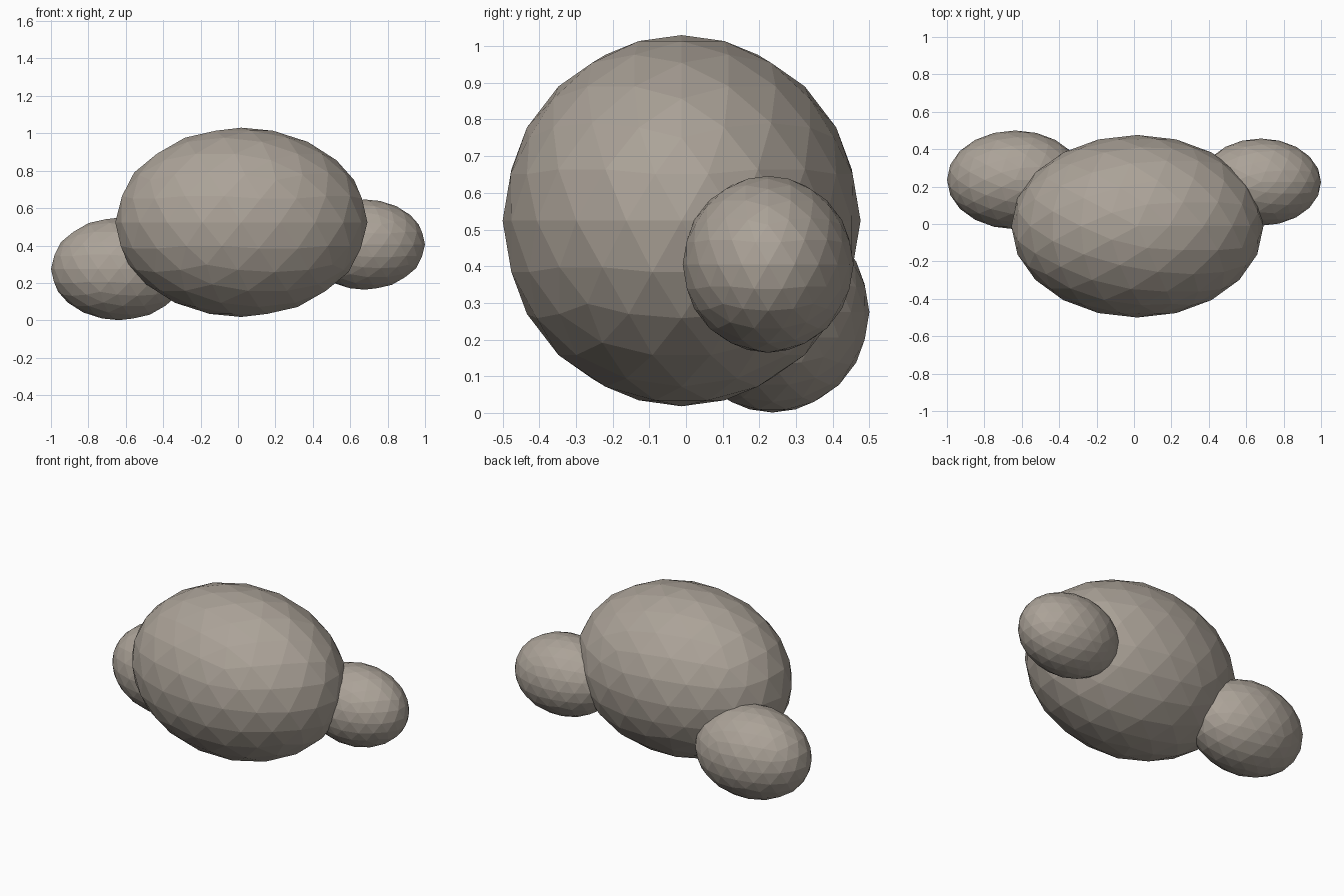
import bpy

cube = bpy.data.objects.get("Cube")
if cube:
    bpy.data.objects.remove(cube, do_unlink=True)

# Warm grey stone
stone = bpy.data.materials.new("warm_grey_stone")
stone.use_nodes = True
colour = (0.41, 0.365, 0.315, 1.0)
stone.diffuse_color = colour
bsdf = stone.node_tree.nodes["Principled BSDF"]
bsdf.inputs["Base Color"].default_value = colour
bsdf.inputs["Roughness"].default_value = 0.9


def boulder(name, centre, radii):
    """Flat-faced icosphere stretched to the given radii."""
    bpy.ops.mesh.primitive_ico_sphere_add(subdivisions=3, radius=1, location=centre)
    rock = bpy.context.object
    rock.name = rock.data.name = name
    rock.scale = radii
    bpy.ops.object.transform_apply(location=False, rotation=False, scale=True)
    bpy.ops.object.shade_flat()
    rock.data.materials.append(stone)


# Large boulder with a smaller one tucked behind each side
boulder("main_boulder", (0.018, -0.012, 0.524), (0.674, 0.488, 0.506))
boulder("left_boulder", (0.678, 0.224, 0.405), (0.322, 0.233, 0.241))
boulder("right_boulder", (-0.635, 0.236, 0.275), (0.365, 0.264, 0.274))
